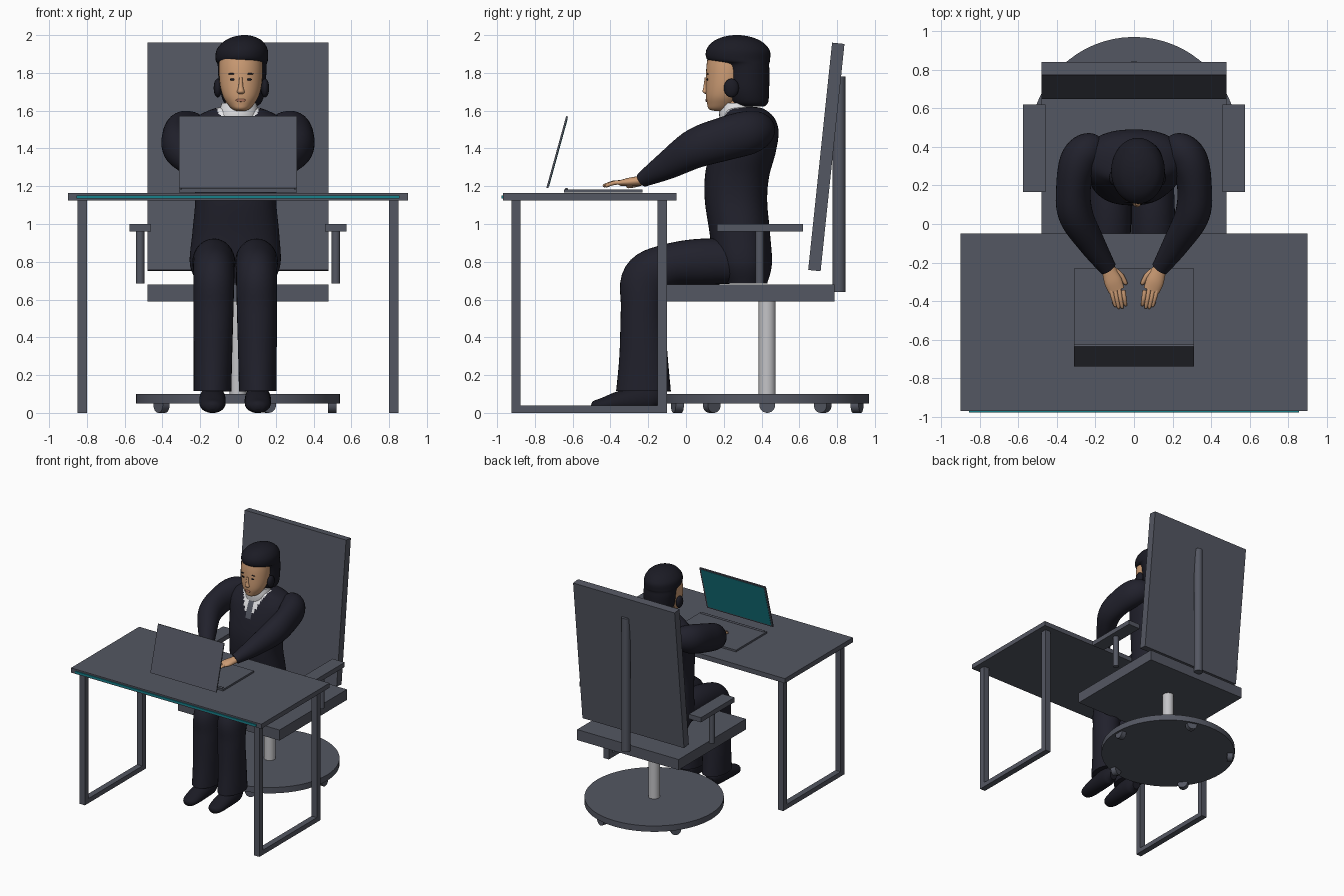
import bpy, bmesh, math
from mathutils import Vector


def mat(name, r, g, b):
    m = bpy.data.materials.new(name)
    m.diffuse_color = (r, g, b, 1)
    return m


GREY = mat("slate grey", 0.088, 0.095, 0.122)
NAVY = mat("dark navy", 0.015, 0.015, 0.025)
HAIR = mat("black hair", 0.011, 0.011, 0.018)
SKIN = mat("skin", 0.62, 0.34, 0.18)
WHITE = mat("white shirt", 0.78, 0.78, 0.8)
STEEL = mat("light steel", 0.55, 0.55, 0.57)
TEAL = mat("teal glow", 0.008, 0.22, 0.26)
LIPS = mat("lips", 0.45, 0.19, 0.12)


def finish(name, bm, *mats, angle=40):
    me = bpy.data.meshes.new(name)
    bmesh.ops.recalc_face_normals(bm, faces=bm.faces)
    bm.to_mesh(me)
    bm.free()
    for m in mats:
        me.materials.append(m)
    ob = bpy.data.objects.new(name, me)
    bpy.context.collection.objects.link(ob)
    if angle:
        bpy.ops.object.select_all(action='DESELECT')
        bpy.context.view_layer.objects.active = ob
        ob.select_set(True)
        bpy.ops.object.shade_smooth_by_angle(angle=math.radians(angle))
    return ob


def box(name, x0, x1, y0, y1, z0, z1, m, tilt=0):
    bm = bmesh.new()
    bmesh.ops.create_cube(bm, size=1)
    bmesh.ops.scale(bm, vec=(x1 - x0, y1 - y0, z1 - z0), verts=bm.verts)
    ob = finish(name, bm, m, angle=0)
    ob.location = ((x0 + x1) / 2, (y0 + y1) / 2, (z0 + z1) / 2)
    ob.rotation_euler.x = tilt
    return ob


def cyl(name, loc, r, h, m, rot=(0, 0, 0), n=32):
    bm = bmesh.new()
    bmesh.ops.create_cone(bm, cap_ends=True, segments=n, radius1=r, radius2=r, depth=h)
    ob = finish(name, bm, m)
    ob.location, ob.rotation_euler = loc, rot
    return ob


def ball(name, loc, size, m):
    bm = bmesh.new()
    bmesh.ops.create_uvsphere(bm, u_segments=16, v_segments=10, radius=1)
    bmesh.ops.scale(bm, vec=size, verts=bm.verts)
    ob = finish(name, bm, m)
    ob.location = loc
    return ob


def loft(name, keys, *mats, ref=(1, 0, 0), level=False, n=32, steps=6, p=2.0, rule=None):
    """Smooth skin through rings given as (x, y, z, radius along ref, other radius)."""
    pts = []
    for i in range(len(keys) - 1):
        k = [keys[max(0, min(len(keys) - 1, i + d))] for d in (-1, 0, 1, 2)]
        for s in range(steps + (i == len(keys) - 2)):
            t = s / steps
            pts.append([b + t / 2 * (c - a + t * (2 * a - 5 * b + 4 * c - d + t * (3 * (b - c) + d - a)))
                        for a, b, c, d in zip(*k)])
    bm, rings = bmesh.new(), []
    for i, q in enumerate(pts):
        t = Vector(pts[min(i + 1, len(pts) - 1)][:3]) - Vector(pts[max(i - 1, 0)][:3])
        t = Vector((0, 0, 1)) if level else t.normalized()
        u = Vector(ref)
        u = (u - t * u.dot(t)).normalized()
        v = t.cross(u)
        ring = []
        for j in range(n):
            c, s = math.cos(2 * math.pi * j / n), math.sin(2 * math.pi * j / n)
            c, s = (math.copysign(abs(w) ** (2 / p), w) for w in (c, s))
            co = Vector(q[:3]) + u * c * max(q[3], .002) + v * s * max(q[4], .002)
            co.z = max(co.z, 0)
            ring.append(bm.verts.new(co))
        rings.append(ring)
    for a, b in zip(rings, rings[1:]):
        for j in range(n):
            bm.faces.new((a[j], a[(j + 1) % n], b[(j + 1) % n], b[j]))
    bm.faces.new(rings[0])
    bm.faces.new(rings[-1])
    if rule:
        for f in bm.faces:
            f.material_index = rule(f.calc_center_median())
    return finish(name, bm, *mats, angle=50)


# Desk
box("desk_top", -.9, .9, -.97, -.05, 1.125, 1.165, GREY)
box("desk_light_strip", -.855, .855, -.978, -.97, 1.135, 1.152, TEAL)
for s in (-1, 1):
    x = s * .825
    box("desk_front_leg", x - .025, x + .025, -.925, -.875, 0, 1.125, GREY)
    box("desk_rear_leg", x - .025, x + .025, -.15, -.1, 0, 1.125, GREY)
    box("desk_foot_bar", x - .025, x + .025, -.875, -.15, 0, .04, GREY)

# Laptop
box("laptop_base", -.312, .312, -.645, -.23, 1.167, 1.182, GREY)
cyl("laptop_hinge", (0, -.632, 1.184), .008, .6, GREY, (0, math.pi / 2, 0), 12)
T = math.radians(15.4)
box("laptop_lid", -.312, .312, -.687, -.677, 1.183, 1.577, GREY, -T)
d = .006
box("laptop_screen", -.298, .298, -.683 + d * math.cos(T), -.681 + d * math.cos(T),
    1.196 - d * math.sin(T), 1.564 - d * math.sin(T), TEAL, -T)

# Chair
box("seat", -.48, .48, -.125, .785, .59, .68, GREY)
box("backrest", -.48, .48, .71, .776, .75, 1.96, GREY, -math.radians(6))
cyl("backrest_post", (0, .81, 1.21), .035, 1.14, GREY)
for s in (-1, 1):
    box("armrest", s * .5175 - .0575, s * .5175 + .0575, .165, .62, .96, 1.0, GREY)
    cyl("armrest_post", (s * .518, .39, .825), .023, .28, GREY)
cyl("chair_column", (0, .43, .345), .045, .5, STEEL)
cyl("chair_base", (0, .43, .075), .54, .05, GREY, n=64)
for i in range(5):
    a = math.tau * i / 5
    cyl("caster", (.5 * math.cos(a), .43 + .5 * math.sin(a), .042), .042, .045, GREY,
        (0, math.pi / 2, a), 24)


# Jacket torso with shirt opening and tie
def jacket(c):
    if c.y > .3 or c.z < 1.38 or abs(c.x) > .48 * (c.z - 1.38):
        return 0
    return 2 if abs(c.x) < .024 else 1


loft("jacket", [(-.015, .31, .685, .20, .12), (-.015, .30, .79, .24, .155), (-.012, .285, .95, .23, .16),
                (-.012, .265, 1.12, .215, .165), (-.01, .27, 1.25, .225, .17), (0, .30, 1.38, .25, .175),
                (0, .325, 1.49, .265, .165), (0, .33, 1.565, .22, .135), (0, .31, 1.61, .13, .10),
                (0, .30, 1.62, .06, .06)],
     NAVY, WHITE, GREY, level=True, n=96, steps=9, p=2.3, rule=jacket)
loft("shirt_collar", [(0, .285, 1.54, .115, .105), (.003, .27, 1.59, .105, .095), (.006, .265, 1.64, .092, .085)],
     WHITE, level=True)
loft("neck", [(.005, .27, 1.58, .075, .075), (.01, .265, 1.66, .075, .075), (.015, .25, 1.75, .075, .075)],
     SKIN, level=True)

# Limbs
for s in (-1, 1):
    c = -.015
    loft("sleeve", [(s * x, y, z, a, b) for x, y, z, a, b in (
        (.16, .41, 1.50, .03, .03), (.215, .395, 1.50, .088, .085), (.28, .335, 1.485, .115, .10),
        (.313, .20, 1.45, .115, .09), (.303, .05, 1.40, .105, .09), (.22, -.10, 1.31, .075, .07),
        (.135, -.23, 1.235, .04, .045))], NAVY, ref=(0, 0, 1))
    loft("trouser_leg", [(c + s * x, y, z, a, b) for x, y, z, a, b in (
        (.11, .36, .80, .10, .11), (.113, .10, .80, .113, .123), (.113, -.09, .78, .11, .115),
        (.113, -.205, .705, .108, .135), (.115, -.23, .55, .106, .115), (.118, -.225, .30, .102, .128),
        (.12, -.225, .115, .10, .145))], NAVY)
    loft("shoe", [(c + s * .12, y, z, a, b) for y, z, a, b in (
        (-.13, .06, .035, .04), (-.19, .075, .065, .075), (-.33, .06, .07, .062),
        (-.44, .04, .064, .04), (-.485, .033, .042, .03), (-.50, .03, .012, .012))], HAIR)
    # Hand: palm, four fingers and thumb
    loft("palm", [(s * x, y, z, a, b) for x, y, z, a, b in (
        (.145, -.20, 1.235, .025, .03), (.127, -.25, 1.228, .025, .038), (.108, -.30, 1.222, .023, .046),
        (.09, -.345, 1.217, .015, .042))], SKIN, ref=(0, 0, 1), n=20)
    for i in range(4):
        bx, by = .122 - .022 * i, -.325 - .006 * i
        tx, ty = .098 - .018 * i, -.415 - .025 * math.sin(.6 + i * .7)
        loft("finger", [(s * bx, by, 1.22, .012, .012), (s * (bx + tx) / 2, (by + ty) / 2, 1.218, .011, .011),
                        (s * tx, ty + .008, 1.203, .009, .009), (s * tx, ty, 1.2, .003, .003)],
             SKIN, ref=(0, 0, 1), n=12, steps=4)
    loft("thumb", [(s * .11, -.235, 1.22, .016, .016), (s * .07, -.265, 1.21, .015, .015),
                   (s * .045, -.305, 1.2, .011, .011), (s * .04, -.315, 1.198, .003, .003)],
         SKIN, ref=(0, 0, 1), n=12, steps=4)

# Head
X = .015
loft("head", [(X, .185, 1.598, .02, .03), (X, .182, 1.608, .045, .06), (X, .19, 1.635, .07, .078),
              (X, .20, 1.68, .096, .095), (X, .215, 1.75, .112, .11), (X, .225, 1.85, .115, .115),
              (X, .23, 1.92, .10, .10), (X, .23, 1.95, .04, .04)], SKIN, level=True, n=40)
loft("nose", [(X, .107, 1.775, .008, .008), (X, .105, 1.725, .013, .013), (X, .105, 1.70, .02, .017),
              (X, .11, 1.688, .012, .008)], SKIN, level=True, n=16)
ball("mouth", (X, .108, 1.655), (.027, .006, .008), LIPS)
for s in (-1, 1):
    ball("eye", (X + s * .043, .113, 1.765), (.016, .004, .006), HAIR)
    ball("eyebrow", (X + s * .045, .115, 1.795), (.024, .004, .004), HAIR)
    ball("ear_lock", (.018 + s * .125, .24, 1.72), (.022, .04, .05), HAIR)

# Hair: cap with fringe on top, back of the head below
loft("hair", [(.025, .345, 1.622, .07, .07), (.025, .335, 1.645, .10, .10), (.025, .325, 1.71, .12, .115),
              (.022, .322, 1.80, .128, .12), (.022, .312, 1.845, .13, .128), (.02, .28, 1.868, .138, .165),
              (.022, .275, 1.92, .136, .168), (.028, .272, 1.965, .105, .13), (.032, .27, 1.99, .06, .075),
              (.034, .27, 2.0, .015, .02)], HAIR, level=True, n=40)
